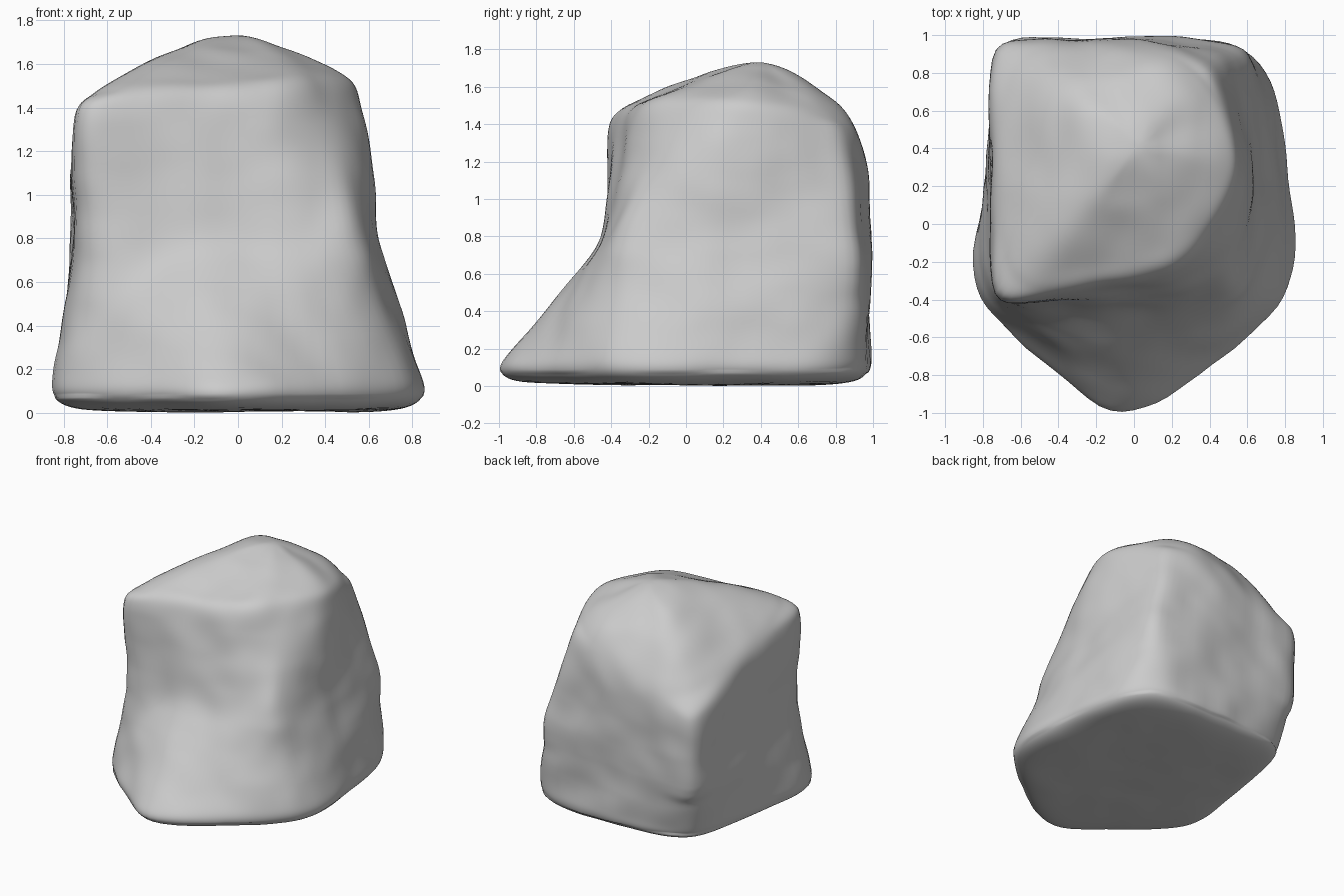
import bpy
import bmesh
from math import pi, sin
from mathutils import Vector, noise

cube = bpy.data.objects.get("Cube")
if cube:
    bpy.data.objects.remove(cube, do_unlink=True)

# Plan outlines, running from the back left corner round past the front
BASE = [(-.71, .93), (-.77, .27), (-.95, -.42), (-.53, -.67), (-.07, -1.17), (.42, -.73),
        (.88, -.42), (.86, .05), (.8, .55), (.68, .98), (.15, .98), (-.3, .96)]
WAIST = [(-.76, .97), (-.76, .3), (-.77, -.43), (-.4, -.44), (-.05, -.44), (.27, -.45),
         (.57, -.4), (.66, .1), (.66, .55), (.6, .95), (.15, .99), (-.3, .985)]
SHOULDER = [(-.76, .97), (-.76, .3), (-.76, -.42), (-.4, -.39), (-.02, -.3), (.29, -.23),
            (.43, .01), (.62, .29), (.49, .6), (.4, .84), (.08, .97), (-.35, .98)]
# Height of the rim above each outline point: the back left corner sits low
RIM = [1.03, 1.32, 1.44, 1.47, 1.48, 1.5, 1.5, 1.51, 1.44, 1.4, 1.33, 1.15]
PEAK = Vector((.03, .42, 1.76))
N = len(RIM)
BACK_LEFT, FRONT_LEFT, FRONT_RIGHT, BACK_RIGHT = 0, 2, 6, 9


def wall(a, b, t, level):
    """Outline between a and b, at a fraction of the rim height."""
    return [Vector((*Vector(p).lerp(Vector(q), t), h * level)) for p, q, h in zip(a, b, RIM)]


def cap(t):
    """Rim drawn in towards the peak, swelling most where the rim is low."""
    ring = [Vector((*p, h)).lerp(PEAK, t) for p, h in zip(SHOULDER, RIM)]
    for p, h in zip(ring, RIM):
        p.z += (.02 + .35 * (1.51 - h)) * sin(pi * t ** .8)
    return ring


def sole(scale):
    return [Vector((x * scale, y * scale, .008)) for x, y in BASE]


rings = [sole(.5), sole(.92), wall(BASE, WAIST, 0, .06)]
rings += [wall(BASE, WAIST, t, .07 + .45 * t) for t in (.1, .35, .6, .82, 1)]
rings += [wall(WAIST, SHOULDER, t, .52 + .48 * t) for t in (.3, .65, .93)]
rings += [cap(t) for t in (.05, .15, .4, .72)]

bm = bmesh.new()
loops = [[bm.verts.new(p) for p in ring] for ring in rings]
for low, high in zip(loops, loops[1:]):
    for i in range(N):
        j = (i + 1) % N
        bm.faces.new((low[i], low[j], high[j], high[i]))
top = bm.verts.new(PEAK)
bottom = bm.verts.new((0, 0, .008))
for i in range(N):
    j = (i + 1) % N
    bm.faces.new((loops[-1][i], loops[-1][j], top))
    bm.faces.new((loops[0][j], loops[0][i], bottom))
bmesh.ops.recalc_face_normals(bm, faces=bm.faces)

# Firmer upright corners, growing firmer towards the rim
crease = bm.edges.layers.float.new("crease_edge")
for column, first in ((BACK_LEFT, 2), (FRONT_LEFT, 5), (FRONT_RIGHT, 4), (BACK_RIGHT, 2)):
    for k in range(first, 11):
        edge = bm.edges.get((loops[k][column], loops[k + 1][column]))
        edge[crease] = min(.35, .08 * (k - first + 1))
cage = bpy.data.meshes.new("boulder_cage")
bm.to_mesh(cage)
bm.free()

rock = bpy.data.objects.new("boulder", cage)
bpy.context.collection.objects.link(rock)
rock.modifiers.new("rounding", "SUBSURF").levels = 3

# Bake the rounding, then weather the surface with soft lumps
graph = bpy.context.evaluated_depsgraph_get()
mesh = bpy.data.meshes.new_from_object(rock.evaluated_get(graph))
rock.modifiers.clear()
rock.data = mesh
mesh.name = "boulder"
normals = [v.normal.copy() for v in mesh.vertices]
for v, n in zip(mesh.vertices, normals):
    lump = noise.noise(v.co * 2.6 + Vector((3.1, 1.7, 5.2)))
    grain = noise.noise(v.co * 5 + Vector((7.3, 2.2, .4)))
    amount = .4 if n.z < -.5 else 1
    v.co += n * amount * (.022 * lump + .01 * grain)

stone = bpy.data.materials.new("grey_stone")
stone.use_nodes = True
colour = (.6, .6, .6, 1)
stone.diffuse_color = colour
stone.node_tree.nodes["Principled BSDF"].inputs["Base Color"].default_value = colour
mesh.materials.clear()
mesh.materials.append(stone)
mesh.polygons.foreach_set("use_smooth", [True] * len(mesh.polygons))
mesh.update()
